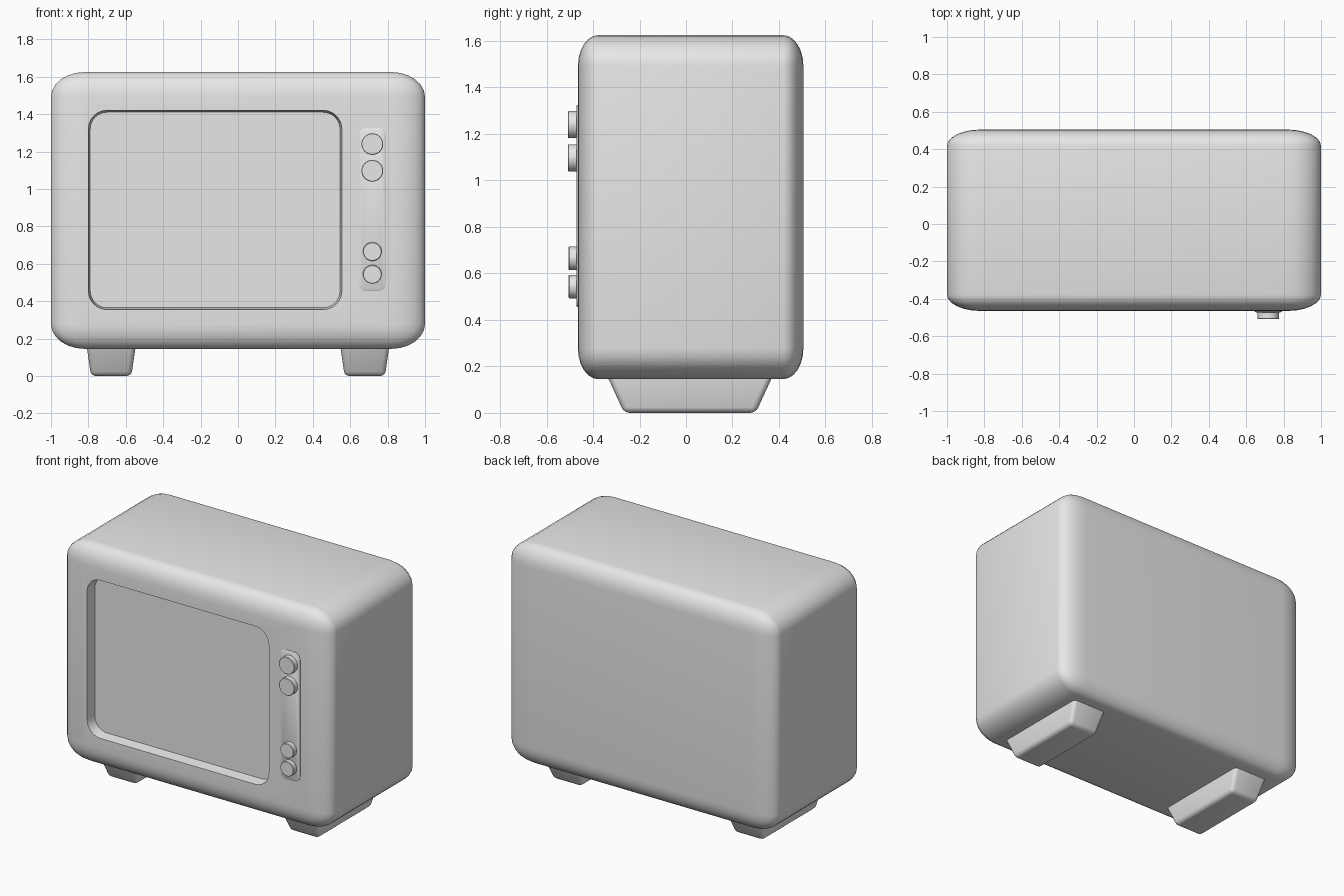
import bpy, bmesh, math
from mathutils import Vector

cube = bpy.data.objects.get("Cube")
if cube:
    bpy.data.objects.remove(cube, do_unlink=True)

grey = bpy.data.materials.new("plain_grey")
grey.use_nodes = True
grey.diffuse_color = (0.8, 0.8, 0.8, 1)
grey.node_tree.nodes["Principled BSDF"].inputs["Base Color"].default_value = (0.8, 0.8, 0.8, 1)


def finish(bm, name):
    """Turn a bmesh into a linked grey object and make it active."""
    bmesh.ops.recalc_face_normals(bm, faces=bm.faces[:])
    mesh = bpy.data.meshes.new(name)
    bm.to_mesh(mesh)
    bm.free()
    mesh.materials.append(grey)
    obj = bpy.data.objects.new(name, mesh)
    bpy.context.collection.objects.link(obj)
    bpy.ops.object.select_all(action="DESELECT")
    obj.select_set(True)
    bpy.context.view_layer.objects.active = obj
    return obj


def smooth():
    bpy.ops.object.shade_smooth_by_angle(angle=math.radians(40))


def bevel_all(bm, width, segments):
    bmesh.ops.bevel(bm, geom=bm.edges[:], offset=width, segments=segments,
                    profile=0.5, affect="EDGES", clamp_overlap=True)


def rounded_panel(name, x0, x1, z0, z1, radius, rings, steps=8):
    """Loft rounded rectangles; each ring is (y, inset)."""
    bm = bmesh.new()
    loops = []
    for y, inset in rings:
        r = radius - inset
        loop = []
        for corner in range(4):
            cx = x1 - radius if corner in (0, 3) else x0 + radius
            cz = z1 - radius if corner < 2 else z0 + radius
            for i in range(steps + 1):
                a = math.pi / 2 * (corner + i / steps)
                loop.append(bm.verts.new((cx + r * math.cos(a), y, cz + r * math.sin(a))))
        loops.append(loop)
    for a, b in zip(loops, loops[1:]):
        for i in range(len(a)):
            j = (i + 1) % len(a)
            bm.faces.new((a[i], a[j], b[j], b[i]))
    bm.faces.new(loops[0])
    bm.faces.new(loops[-1])
    return finish(bm, name)


# Recess cutter for the screen
FRONT = -0.465
cutter = rounded_panel("screen_cutter", -0.8, 0.555, 0.355, 1.42, 0.1,
                       [(FRONT - 0.1, 0), (FRONT, 0), (FRONT + 0.07, 0.01)])
cutter.hide_render = True

# Cabinet: a bevelled cube stretched to size, so the rounding stretches too
bm = bmesh.new()
bmesh.ops.create_cube(bm, size=1)
bevel_all(bm, 0.09, 6)
bmesh.ops.scale(bm, vec=(2, 0.97, 1.48), verts=bm.verts)
bmesh.ops.translate(bm, vec=(0, 0.02, 0.885), verts=bm.verts)
cabinet = finish(bm, "cabinet")
cut = cabinet.modifiers.new("screen_recess", "BOOLEAN")
cut.operation = "DIFFERENCE"
cut.solver = "EXACT"
cut.object = cutter
bpy.ops.object.modifier_apply(modifier=cut.name)
bpy.data.objects.remove(cutter, do_unlink=True)
smooth()

# Control panel plate
rounded_panel("control_panel", 0.645, 0.79, 0.455, 1.325, 0.04,
              [(FRONT + 0.01, 0), (FRONT - 0.003, 0), (FRONT - 0.007, 0.007)])
smooth()

# Control knobs
for label, z, radius, tip in (("upper_dial", 1.24, 0.058, -0.508),
                              ("lower_dial", 1.097, 0.058, -0.508),
                              ("upper_button", 0.665, 0.05, -0.505),
                              ("lower_button", 0.543, 0.05, -0.505)):
    rounded_panel(label, 0.718 - radius, 0.718 + radius, z - radius, z + radius, radius,
                  [(FRONT + 0.01, 0), (tip + 0.003, 0), (tip, 0.003)])
    smooth()

# Tapered feet
for side, name in ((-1, "right_foot"), (1, "left_foot")):
    bm = bmesh.new()
    bmesh.ops.create_cube(bm, size=2)
    for v in bm.verts:
        top = v.co.z > 0
        half = Vector((0.137, 0.375)) if top else Vector((0.108, 0.283))
        v.co = (side * 0.678 + v.co.x * half.x, 0.017 + v.co.y * half.y, 0.2 if top else 0)
    bevel_all(bm, 0.025, 4)
    finish(bm, name)
    smooth()
